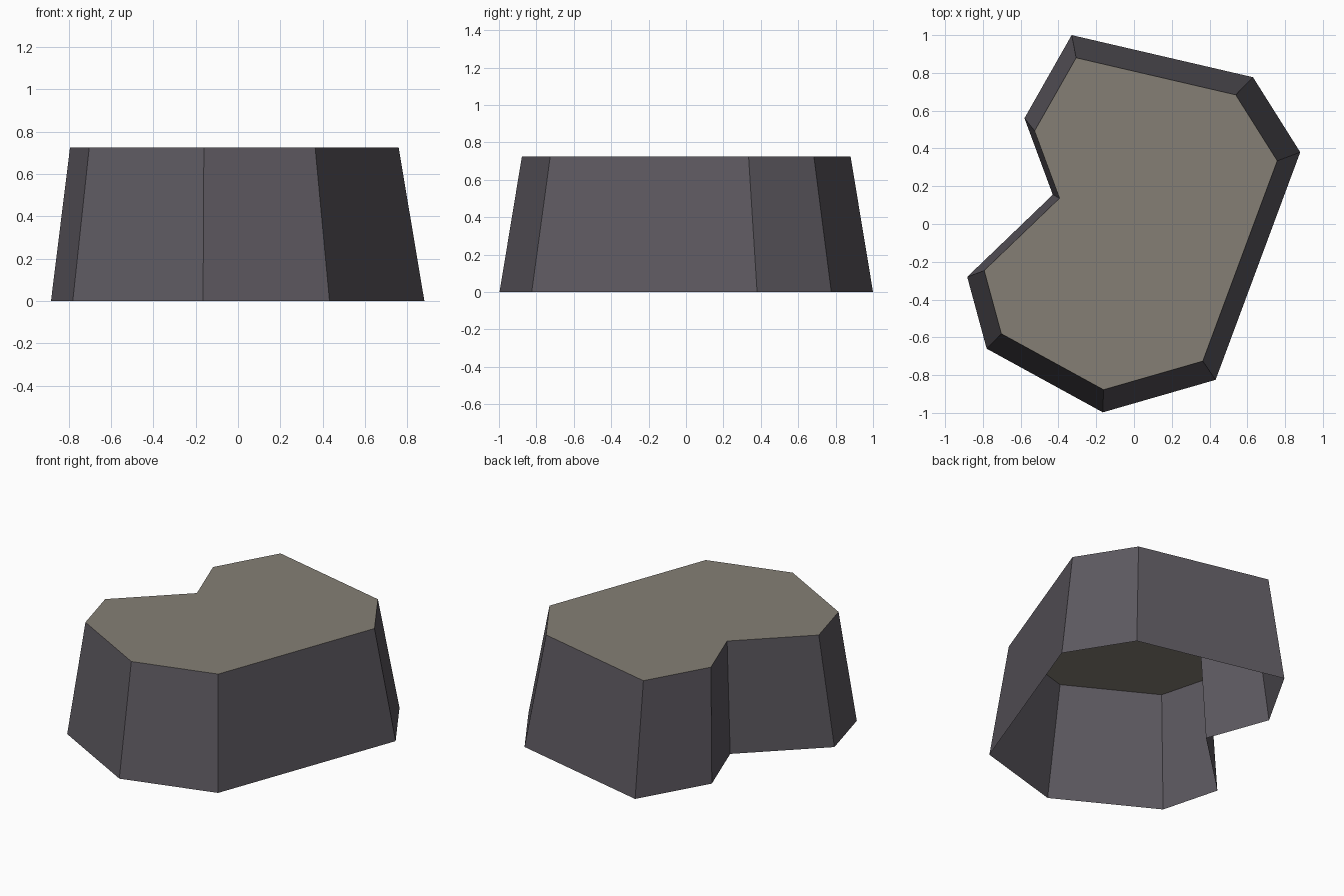
import bpy, bmesh
from mathutils import Vector

if "Cube" in bpy.data.objects:
    bpy.data.objects.remove(bpy.data.objects["Cube"])

HEIGHT, TAPER, SHIFT = 0.725, 0.88, Vector((-0.016, 0.0, 0.0))
OUTLINE = [(-0.33, 1.0), (-0.58, 0.56), (-0.43, 0.155), (-0.883, -0.28), (-0.78, -0.66),
           (-0.165, -0.997), (0.432, -0.825), (0.88, 0.38), (0.63, 0.777)]


def material(name, srgb):
    m = bpy.data.materials.new(name)
    lin = [((c / 255 + 0.055) / 1.055) ** 2.4 for c in srgb]
    m.diffuse_color = (*lin, 1.0)
    m.use_nodes = True
    m.node_tree.nodes["Principled BSDF"].inputs["Base Color"].default_value = m.diffuse_color
    return m


# rock shell: tapered outline with a flat top, open underneath
bm = bmesh.new()
base = [bm.verts.new((x, y, 0)) for x, y in OUTLINE]
top = [bm.verts.new(Vector((x * TAPER, y * TAPER, HEIGHT)) + SHIFT) for x, y in OUTLINE]
n = len(OUTLINE)
for i in range(n):
    j = (i + 1) % n
    bm.faces.new((base[i], base[j], top[j], top[i])).material_index = 0
bm.faces.new(top).material_index = 1
bm.normal_update()

mesh = bpy.data.meshes.new("rock_plateau")
bm.to_mesh(mesh)
bm.free()
mesh.materials.append(material("dark stone", (93, 89, 96)))
mesh.materials.append(material("dusty top", (133, 127, 117)))
bpy.context.collection.objects.link(bpy.data.objects.new("rock_plateau", mesh))
